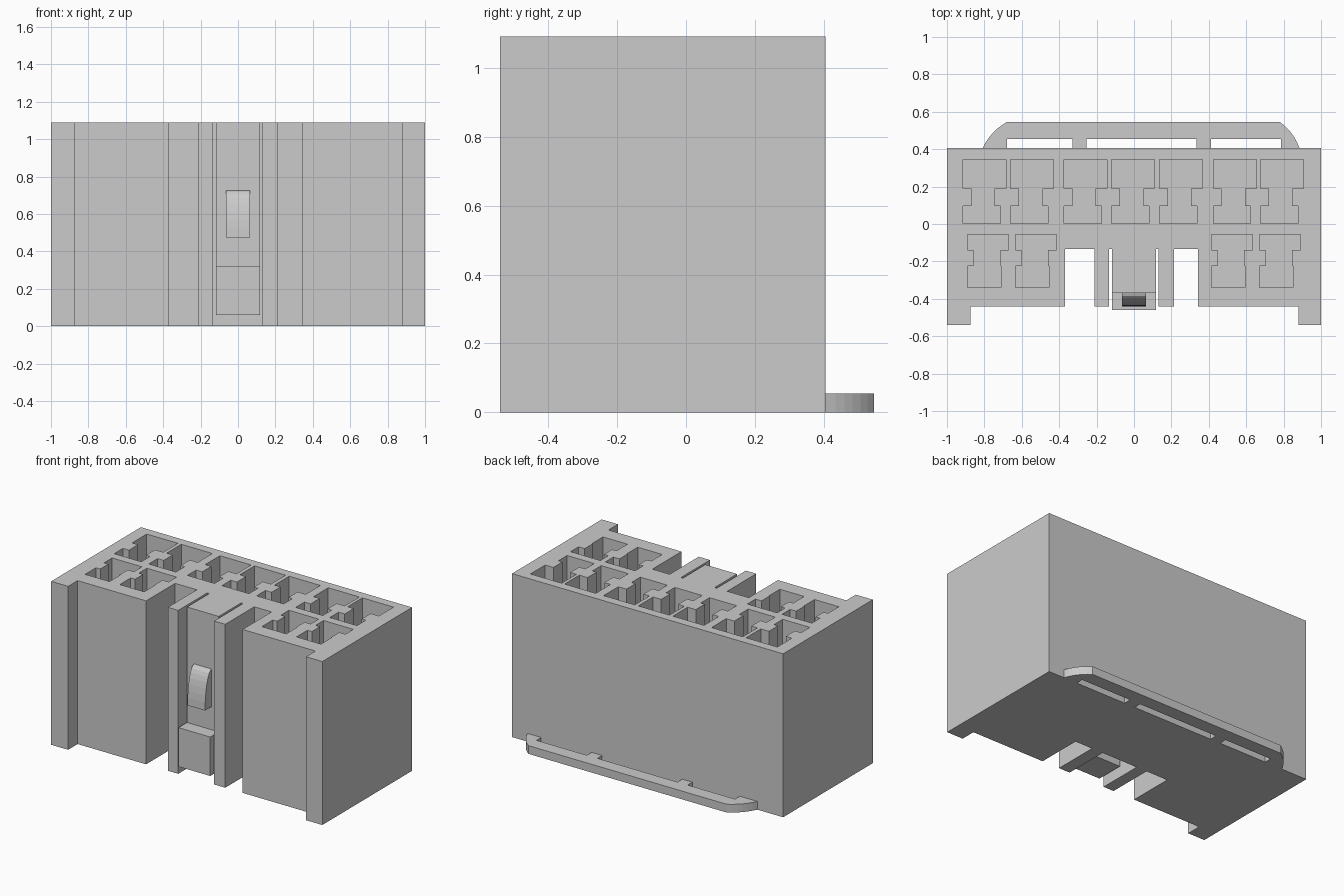
import bpy, bmesh, math

if "Cube" in bpy.data.objects:
    bpy.data.objects.remove(bpy.data.objects["Cube"])

H = 1.09        # housing height
FLOOR = 0.06    # floor level of the terminal cavities


def add_prism(bm, pts, lo, hi, axis='z'):
    """Extrude a closed 2D outline along z (pts are x,y) or x (pts are y,z)."""
    place = (lambda p, t: (p[0], p[1], t)) if axis == 'z' else (lambda p, t: (t, p[0], p[1]))
    a = [bm.verts.new(place(p, lo)) for p in pts]
    b = [bm.verts.new(place(p, hi)) for p in pts]
    bm.faces.new(a)
    bm.faces.new(b)
    for i in range(len(pts)):
        j = (i + 1) % len(pts)
        bm.faces.new((a[i], a[j], b[j], b[i]))


def make(name, prisms):
    """Create one object from a list of prism argument tuples."""
    bm = bmesh.new()
    for args in prisms:
        add_prism(bm, *args)
    bmesh.ops.recalc_face_normals(bm, faces=bm.faces)
    me = bpy.data.meshes.new(name)
    bm.to_mesh(me)
    bm.free()
    ob = bpy.data.objects.new(name, me)
    bpy.context.collection.objects.link(ob)
    return ob


def cut(ob, cutter):
    """Subtract the cutter, then remove it."""
    cutter.hide_render = True
    mod = ob.modifiers.new("cut", 'BOOLEAN')
    mod.operation, mod.solver, mod.object = 'DIFFERENCE', 'EXACT', cutter
    bpy.context.view_layer.objects.active = ob
    bpy.ops.object.modifier_apply(modifier=mod.name)
    bpy.data.objects.remove(cutter)


# Housing outline: corner ribs, two wide slots and two guide walls at the front
BACK, FRONT, RIB, SLOT = 0.405, -0.44, -0.54, -0.134
outline = [(-1, BACK), (-1, RIB), (-0.875, RIB), (-0.875, FRONT),
           (-0.37, FRONT), (-0.37, SLOT), (-0.21, SLOT), (-0.21, FRONT),
           (-0.133, FRONT), (-0.133, SLOT), (0.132, SLOT), (0.132, FRONT),
           (0.214, FRONT), (0.214, SLOT), (0.342, SLOT), (0.342, FRONT),
           (0.88, FRONT), (0.88, RIB), (1, RIB), (1, BACK)]
housing = make("housing", [(outline, 0, H)])

# Terminal cavities: stepped keyhole sections, open at the top
back_cell = [(0, 0.345), (0.23, 0.345), (0.23, 0.19), (0.17, 0.19), (0.17, 0.095),
             (0.20, 0.095), (0.20, 0.002), (0, 0.002), (0, 0.095), (0.045, 0.095),
             (0.045, 0.19), (0, 0.19)]
front_cell = [(0, -0.055), (0.22, -0.055), (0.22, -0.14), (0.175, -0.14),
              (0.175, -0.225), (0.18, -0.225), (0.18, -0.34), (0, -0.34),
              (0, -0.225), (0.032, -0.225), (0.032, -0.14), (0, -0.14)]
rows = [(back_cell, (-0.915, -0.66, -0.375, -0.12, 0.136, 0.424, 0.676)),
        (front_cell, (-0.89, -0.634, 0.414, 0.67))]
cells = [([(x + px, py) for px, py in cell], FLOOR, H + 0.1)
         for cell, xs in rows for x in xs]
cut(housing, make("cavity_cutter", cells))

# Latch arm: hangs from the housing top, with a thumb foot at the lower end
arm = [(SLOT, H), (-0.37, H), (-0.37, 0.32), (-0.46, 0.32), (-0.46, 0.06),
       (-0.27, 0.06), (-0.27, 0.95), (SLOT, 0.95)]
make("latch_arm", [(arm, -0.117, 0.117, 'x')])

# Latch hook: rounded ramp with a flat catch underneath
ramp = [(-0.37 - 0.07 * math.sin(a), 0.475 + 0.25 * math.cos(a))
        for a in (math.radians(90 * i / 8) for i in range(9))]
make("latch_hook", [(ramp + [(-0.37, 0.475)], -0.065, 0.065, 'x')])

# Rear flange: rounded ends, joined to the housing by short bridges
def corner(x_out, x_in):
    return [(x_in + (x_out - x_in) * math.cos(a), BACK + 0.14 * math.sin(a) ** 1.0)
            for a in (math.radians(t) for t in (0, 22, 40, 55, 68, 80, 90))]

def bulge(x_out, x_in):
    """Shallow convex arc from the housing wall to the flange edge."""
    pts = []
    for i in range(7):
        t = i / 6
        b = 0.08 * 4 * t * (1 - t)
        dx = x_in - x_out
        pts.append((x_out + dx * t - b * 0.14 * math.copysign(1, dx),
                    BACK + 0.14 * t + b * abs(dx)))
    return pts

windows = [(-0.68, -0.33), (-0.255, 0.335), (0.413, 0.785)]
inner = []
for x0, x1 in windows:
    inner += [(x0, BACK), (x0, 0.455), (x1, 0.455), (x1, BACK)]
flange = bulge(-0.81, -0.68) + bulge(0.885, 0.78)[::-1] + inner[::-1]
make("rear_flange", [(flange, 0, 0.055)])
